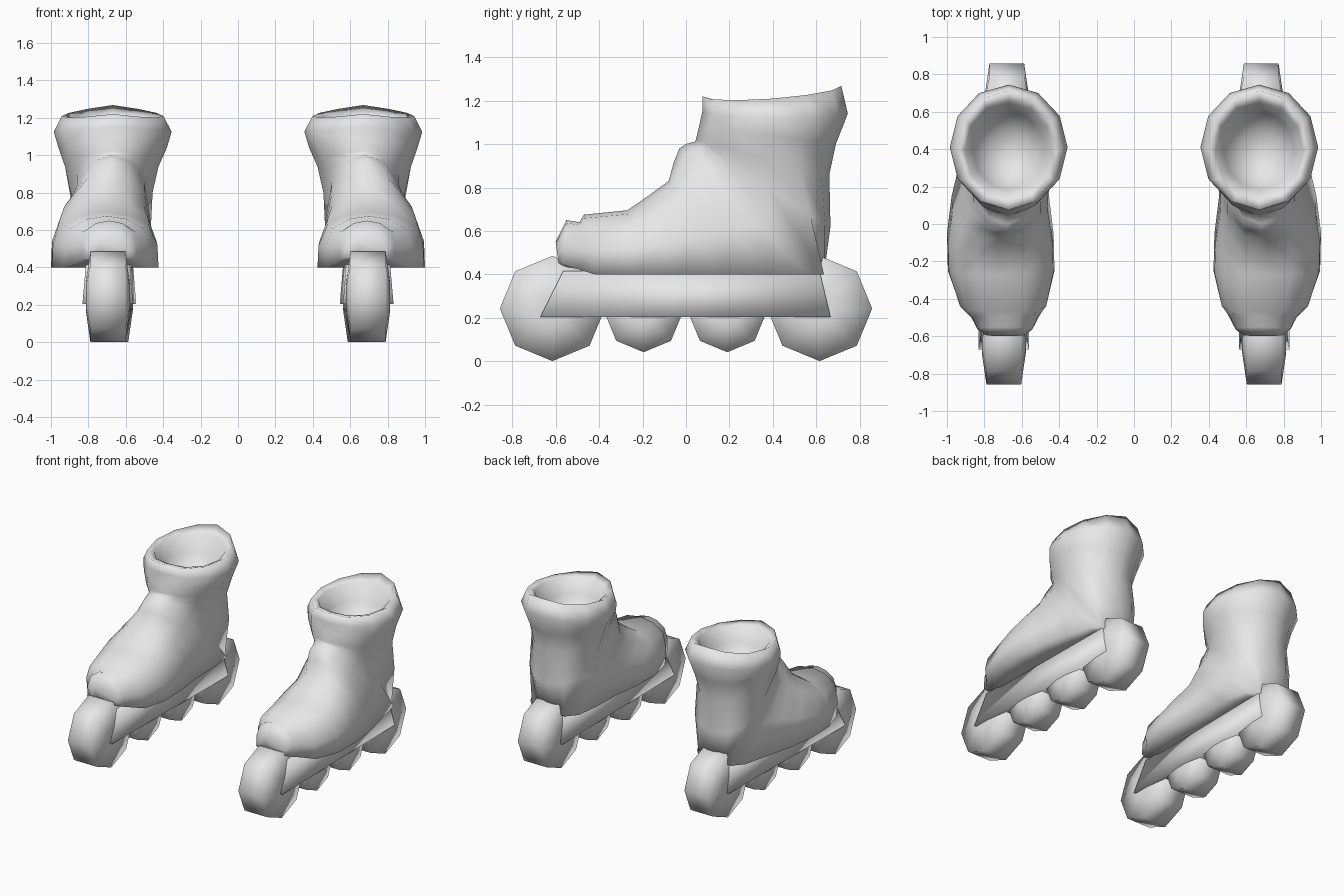
import bpy, bmesh, math

cube = bpy.data.objects.get("Cube")
if cube:
    bpy.data.objects.remove(cube, do_unlink=True)

grey = bpy.data.materials.new("light_grey")
grey.use_nodes = True
grey.diffuse_color = (0.8, 0.8, 0.8, 1)
grey.node_tree.nodes["Principled BSDF"].inputs["Base Color"].default_value = (0.8, 0.8, 0.8, 1)


def finish(name, bm):
    """Turn a left-hand part into a smooth object mirrored to the right skate."""
    bmesh.ops.recalc_face_normals(bm, faces=bm.faces)
    for face in bm.faces:
        face.smooth = True
    mesh = bpy.data.meshes.new(name)
    bm.to_mesh(mesh)
    bm.free()
    mesh.materials.append(grey)
    obj = bpy.data.objects.new(name, mesh)
    bpy.context.collection.objects.link(obj)
    mirror = obj.modifiers.new("Mirror", "MIRROR")
    mirror.use_mirror_merge = False


def loft(rings):
    """Skin a row of rings and close both ends."""
    bm = bmesh.new()
    loops = [[bm.verts.new(p) for p in ring] for ring in rings]
    for a, b in zip(loops, loops[1:]):
        for i in range(len(a)):
            j = (i + 1) % len(a)
            bm.faces.new((a[i], a[j], b[j], b[i]))
    bm.faces.new(loops[0])
    bm.faces.new(loops[-1])
    return bm


# Half cross-sections as (height along chord, width): flat-soled and round
SOLED = [(0, 0), (0, .55), (0, 1), (.4, .98), (.76, .82), (.94, .45), (1, 0)]
ROUND = [(.5 - .5 * math.cos(math.pi * i / 6), math.sin(math.pi * i / 6)) for i in range(7)]


def section(ty, tz, by, bz, cx, hw, flat, sag=0, base=1):
    """Ring from an instep point to a sole or heel point.

    sag lowers its sides, base scales the width of its sole edge.
    """
    half = []
    for (ds, dw), (rs, rw) in zip(SOLED, ROUND):
        dw *= base if ds == 0 else 1
        half.append((rs + (ds - rs) * flat, rw + (dw - rw) * flat))
    outline = half + [(s, -w) for s, w in half[-2:0:-1]]
    return [(cx + w * hw, by + (ty - by) * s, bz + (tz - bz) * s - sag * abs(w))
            for s, w in outline]


# Boot: swept from toe, round the heel, up the cuff and into the lining
boot = [
    (-.60, .55, -.585, .44, .69, .11, .5),
    (-.55, .65, -.565, .435, .69, .15, .8),
    (-.49, .64, -.50, .425, .69, .18, 1),
    (-.47, .675, -.42, .40, .70, .235, 1),
    (-.27, .695, -.25, .40, .71, .285, 1),
    (-.19, .75, -.05, .40, .715, .285, 1),
    (-.08, .83, .15, .40, .715, .26, 1),
    (-.055, .92, .38, .40, .69, .23, 1),
    (-.03, .98, .56, .40, .68, .22, 1, 0, .9),
    (0, 1.0, .635, .40, .68, .22, 1, 0, .6),
    (.04, 1.01, .665, .62, .675, .22, .4),
    (.045, 1.02, .66, .86, .675, .25, .1),
    (.06, 1.08, .69, 1.0, .67, .29, 0),
    (.075, 1.15, .745, 1.14, .67, .315, 0, .02),
    (.075, 1.22, .715, 1.268, .67, .272, 0, .035),
    (.14, 1.20, .65, 1.22, .67, .235, 0, .02),
    (.18, 1.09, .60, 1.09, .67, .19, 0),
    (.27, .97, .50, .97, .67, .10, 0),
]
finish("boot", loft([section(*row) for row in boot]))


def axis_x(y):
    """Centre line of the chassis, very slightly toed."""
    return .688 - .013 * y


# Frame: tapered rail between sole and wheels
def rail(z, front, back, hw):
    return [(axis_x(y) + s * hw, y, z)
            for y, s in ((front, -1), (front, 1), (back, 1), (back, -1))]


finish("wheel_frame", loft([rail(.205, -.67, .665, .135), rail(.415, -.565, .615, .118)]))


# Wheels: eight-sided with softly domed sides
def wheel(name, cy, cz, radius):
    def ring(r, dx):
        return [(axis_x(cy) + dx, cy + r * math.cos(a), cz + r * math.sin(a))
                for a in (math.pi * i / 4 for i in range(8))]
    profile = [(.3, -.118), (1, -.093), (1, .093), (.3, .118)]
    finish(name, loft([ring(radius * r, dx) for r, dx in profile]))


wheel("front_wheel", -.615, .243, .242)
wheel("front_middle_wheel", -.195, .22, .178)
wheel("rear_middle_wheel", .19, .22, .178)
wheel("rear_wheel", .615, .243, .242)
